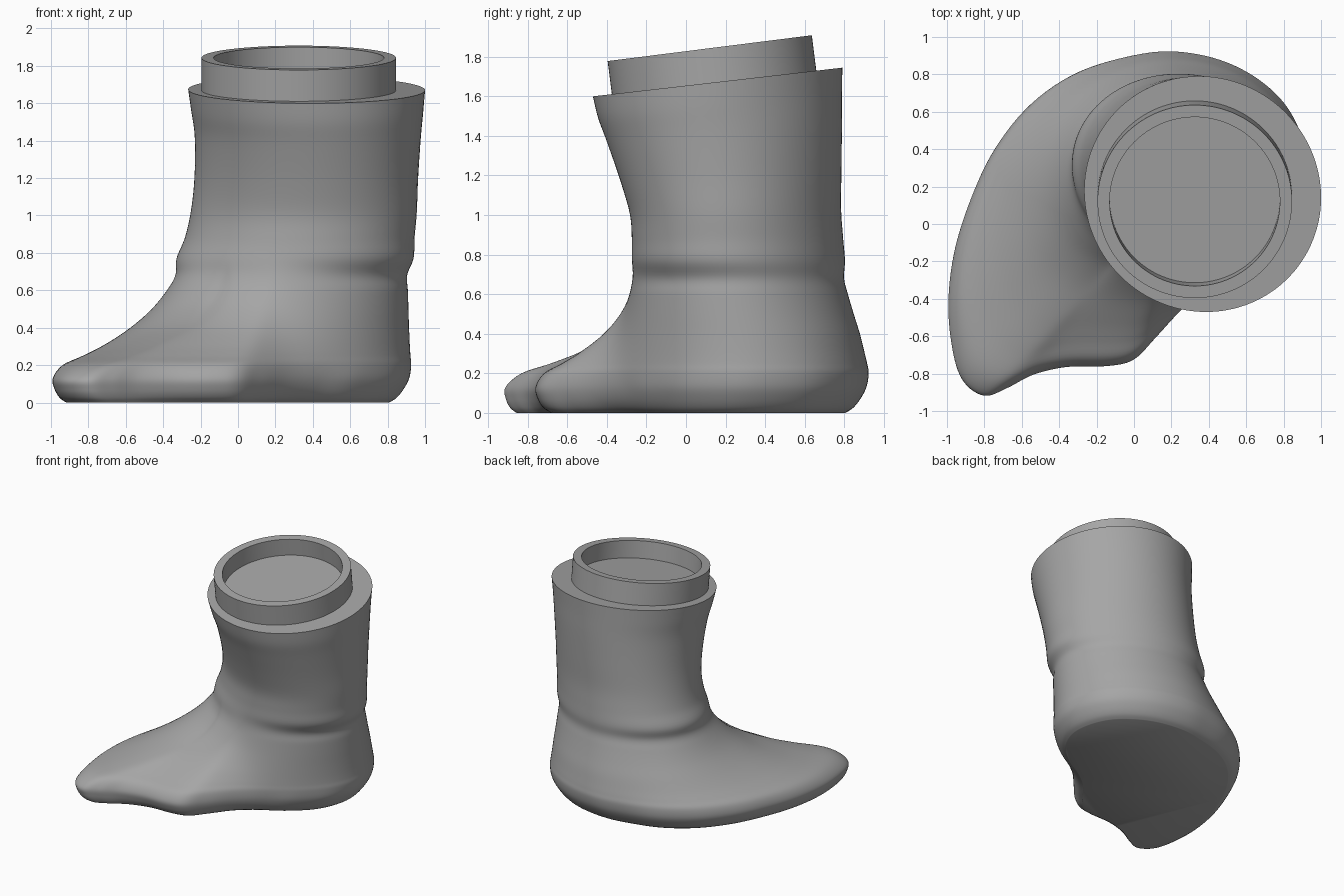
import bpy, bmesh, math
from mathutils import Vector, Matrix

if "Cube" in bpy.data.objects:
    bpy.data.objects.remove(bpy.data.objects["Cube"])

grey = bpy.data.materials.new("dark_grey")
grey.diffuse_color = (.38, .38, .38, 1)
grey.use_nodes = True
grey.node_tree.nodes["Principled BSDF"].inputs["Base Color"].default_value = grey.diffuse_color


def spline(a, b, c, d, t):
    """Catmull-Rom point between b and c."""
    return 0.5 * (2 * b + (c - a) * t + (2 * a - 5 * b + 4 * c - d) * t * t
                  + (3 * b - a - 3 * c + d) * t ** 3)


def finish(bm, name, angle=35):
    bmesh.ops.recalc_face_normals(bm, faces=bm.faces)
    mesh = bpy.data.meshes.new(name)
    bm.to_mesh(mesh)
    bm.free()
    mesh.materials.append(grey)
    ob = bpy.data.objects.new(name, mesh)
    bpy.context.collection.objects.link(ob)
    bpy.ops.object.select_all(action='DESELECT')
    ob.select_set(True)
    bpy.context.view_layer.objects.active = ob
    bpy.ops.object.shade_smooth_by_angle(angle=math.radians(angle))
    return ob


def bridge(bm, rings):
    for lo, hi in zip(rings, rings[1:]):
        n = len(lo)
        for i in range(n):
            j = (i + 1) % n
            bm.faces.new((lo[i], lo[j], hi[j], hi[i]))


# Widest foot outline from the toe, around the outer side and heel, to the arch:
# x, y, heel fullness (0 = sloping instep, 1 = bulging heel)
OUTLINE = [
    (-.80, -.92, .02), (-.91, -.85, .07), (-.97, -.70, .15), (-1.0, -.44, .3),
    (-.97, -.15, .4), (-.88, .14, .45), (-.75, .41, .5), (-.555, .65, .6),
    (-.30, .82, .75), (0, .905, .9), (.22, .925, 1), (.46, .88, 1),
    (.66, .78, 1), (.82, .63, 1), (.91, .43, 1), (.925, .22, 1),
    (.84, .0, 1), (.65, -.19, .8), (.44, -.32, .5), (.27, -.45, .35),
    (.12, -.61, .27), (.0, -.73, .22), (-.14, -.765, .2), (-.36, -.77, .2),
    (-.54, -.81, .14), (-.68, -.88, .06)]

# Foot levels: height, inset of the rounded sole, extra inset at the heel,
# instep reach, heel reach
LEVELS = [
    (0, .08, .045, 1, 1), (.025, .04, .045, 1, 1), (.07, .012, .035, 1, 1),
    (.13, 0, .015, .99, 1), (.20, 0, 0, .89, 1), (.25, 0, 0, .70, .96),
    (.31, 0, 0, .50, .87), (.40, 0, 0, .27, .71), (.50, 0, 0, .12, .47),
    (.60, 0, 0, .04, .24), (.68, 0, 0, .01, .09)]

# Leg sections: height, centre x, centre y, radius x, radius y, forward slope, skew
LEG = [
    (.77, .305, .265, .63, .535, 0, .055), (.88, .33, .26, .61, .53, .01, .06),
    (1.02, .352, .25, .60, .53, .03, .06), (1.2, .365, .228, .595, .555, .06, .05),
    (1.42, .373, .195, .603, .592, .09, .035), (1.56, .37, .172, .62, .616, .11, .025),
    (1.672, .367, .16, .633, .63, .115, .015)]


def leg_ring(section, angs):
    """Tilted oval, narrowed along one diagonal."""
    z, cx, cy, rx, ry, slope, skew = section
    ring = []
    for a in angs:
        f = 1 - skew * math.sin(2 * a)
        dy = f * ry * math.sin(a)
        ring.append(Vector((cx + f * rx * math.cos(a), cy + dy, z + slope * dy)))
    return ring


_, ax, ay, arx, ary, _, _ = LEG[0]
angles = [math.atan2((y - ay) / ary, (x - ax) / arx) for x, y, _ in OUTLINE]
ankle = [p.to_2d() for p in leg_ring(LEG[0], angles)]
middle = Vector((-.05, .05))

# Foot rings shrink from the outline towards the ankle
control = []
for z, inset, heel_inset, instep, heel in LEVELS:
    ring = []
    for (x, y, h), a in zip(OUTLINE, ankle):
        p = a.lerp(Vector((x, y)), instep + (heel - instep) * h)
        p += (middle - p).normalized() * (inset + heel_inset * h)
        ring.append(Vector((p.x, p.y, z)))
    control.append(ring)

# Smooth each foot ring, and use matching spline angles on the leg
SUB, n = 6, len(OUTLINE)
unwrapped = [angles[0]]
for a in angles[1:]:
    step = (a - unwrapped[-1] + math.pi) % (2 * math.pi) - math.pi
    unwrapped.append(unwrapped[-1] + step)
turn = 2 * math.pi * (1 if unwrapped[-1] > unwrapped[0] else -1)


def ang(i):
    return unwrapped[i % n] + turn * (i // n)


fine_angles = [spline(ang(i - 1), ang(i), ang(i + 1), ang(i + 2), k / SUB)
               for i in range(n) for k in range(SUB)]
fine = [[spline(r[i - 1], r[i], r[(i + 1) % n], r[(i + 2) % n], k / SUB)
         for i in range(n) for k in range(SUB)] for r in control]

# Soften the upper foot contours so the instep has no creases
for level, ring in enumerate(fine):
    for _ in range(max(0, level - 3) * 6):
        ring[:] = [(ring[i - 1] + 2 * p + ring[(i + 1) % len(ring)]) / 4
                   for i, p in enumerate(ring)]
fine += [leg_ring(s, fine_angles) for s in LEG]

# Foot and leg in one lofted skin
bm = bmesh.new()
rings, last = [], len(fine) - 1
for i in range(last):
    quad = [fine[max(0, min(last, i + d))] for d in (-1, 0, 1, 2)]
    for k in range(5):
        rings.append([bm.verts.new(spline(*p, k / 5)) for p in zip(*quad)])
rings.append([bm.verts.new(p) for p in fine[-1]])
bridge(bm, rings)
bm.faces.new(rings[0])
bm.faces.new(rings[-1])
finish(bm, "foot_and_leg")

# Tilted collar with a shallow round recess
bm = bmesh.new()
N = 128
profile = [(.52, -.24), (.52, 0), (.455, 0), (.455, -.14)]
tilt = Matrix.Translation((.325, .12, 1.843)) @ Matrix.Rotation(math.radians(7.2), 4, 'X')
rings = [[bm.verts.new(tilt @ Vector((r * math.cos(2 * math.pi * i / N),
                                      r * math.sin(2 * math.pi * i / N), z)))
          for i in range(N)] for r, z in profile]
bridge(bm, rings)
bm.faces.new(rings[0])
bm.faces.new(rings[-1])
finish(bm, "collar")
